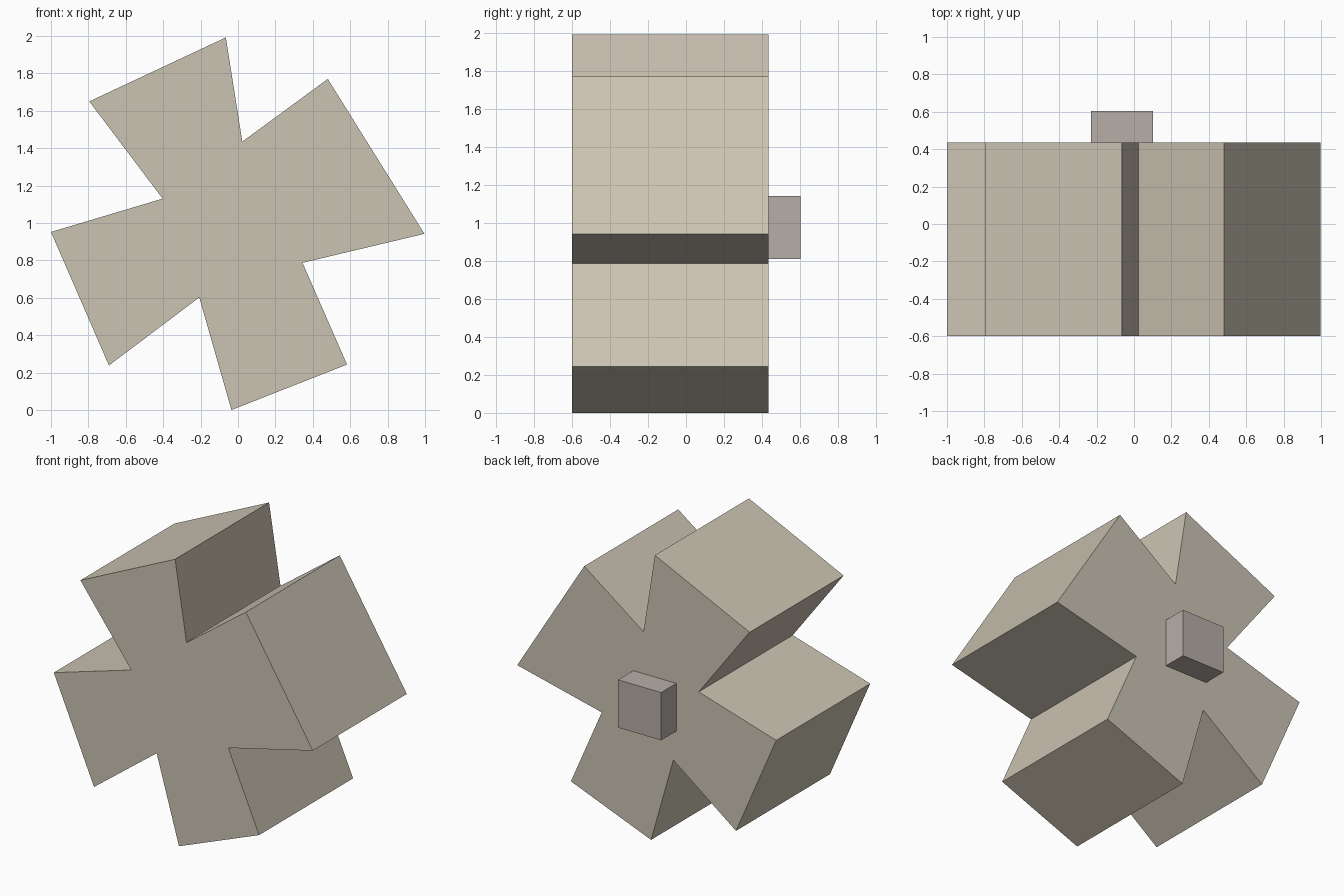
import bpy, bmesh

if "Cube" in bpy.data.objects:
    bpy.data.objects.remove(bpy.data.objects["Cube"])


def prism(name, profile, y0, y1, color):
    """Extrude an x-z outline from y0 back to y1."""
    bm = bmesh.new()
    face = bm.faces.new([bm.verts.new((x, y0, z)) for x, z in profile])
    ext = bmesh.ops.extrude_face_region(bm, geom=[face], use_keep_orig=True)
    verts = [v for v in ext["geom"] if isinstance(v, bmesh.types.BMVert)]
    bmesh.ops.translate(bm, verts=verts, vec=(0, y1 - y0, 0))
    bmesh.ops.recalc_face_normals(bm, faces=bm.faces)
    mesh = bpy.data.meshes.new(name)
    bm.to_mesh(mesh)
    bm.free()
    mat = bpy.data.materials.new(name + "_color")
    mat.diffuse_color = (*color, 1)
    mat.use_nodes = True
    mat.node_tree.nodes["Principled BSDF"].inputs["Base Color"].default_value = mat.diffuse_color
    mesh.materials.append(mat)
    obj = bpy.data.objects.new(name, mesh)
    bpy.context.collection.objects.link(obj)
    return obj


# Five-lobed knob body: irregular star outline
outline = [(-0.065, 1.992), (0.023, 1.435), (0.48, 1.77), (0.997, 0.942),
           (0.345, 0.787), (0.583, 0.243), (-0.035, 0.0), (-0.207, 0.602),
           (-0.69, 0.238), (-1.0, 0.952), (-0.403, 1.13), (-0.795, 1.65)]
prism("knob_body", outline, -0.60, 0.435, (0.60, 0.55, 0.45))

# Square stem on the back
stem = [(-0.23, 0.81), (0.102, 0.81), (0.102, 1.143), (-0.23, 1.143)]
prism("stem", stem, 0.435, 0.603, (0.47, 0.42, 0.39))
